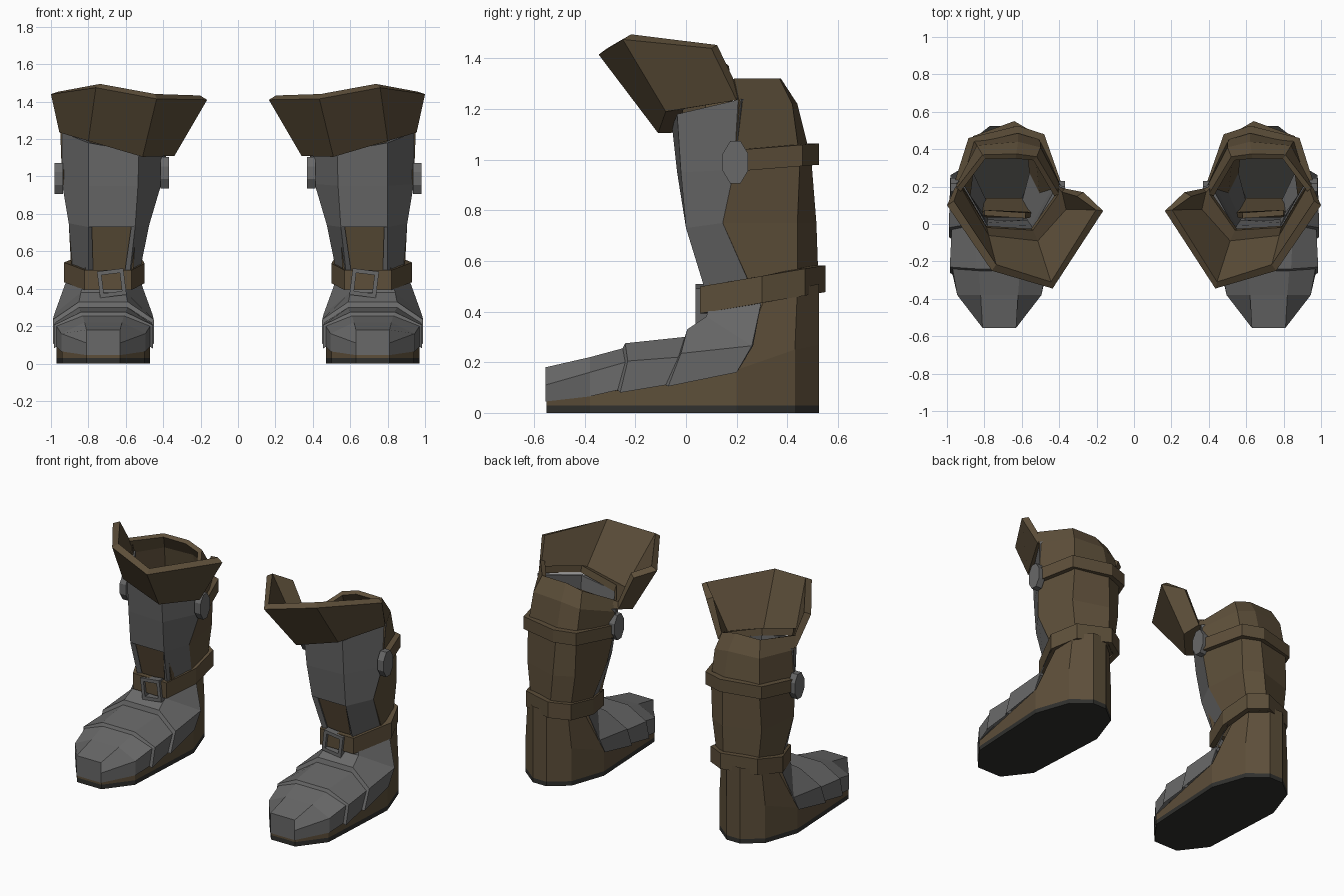
import bpy, bmesh, math
from mathutils import Matrix

if "Cube" in bpy.data.objects:
    bpy.data.objects.remove(bpy.data.objects["Cube"])

CX = 0.72  # centre line of one foot


def material(name, rgb):
    m = bpy.data.materials.new(name)
    m.diffuse_color = (*rgb, 1)
    m.use_nodes = True
    m.node_tree.nodes["Principled BSDF"].inputs["Base Color"].default_value = m.diffuse_color
    return m


LEATHER = material("leather", (0.11, 0.078, 0.042))
RUBBER = material("rubber", (0.03, 0.03, 0.027))
STEEL = material("dark_steel", (0.14, 0.14, 0.14))


def finish(name, bm, mat, thick=0.0):
    """Turn a bmesh into an object, thicken it inwards and mirror it for the other boot."""
    me = bpy.data.meshes.new(name)
    bm.to_mesh(me)
    bm.free()
    ob = bpy.data.objects.new(name, me)
    bpy.context.collection.objects.link(ob)
    me.materials.append(mat)
    if thick:
        s = ob.modifiers.new("thickness", 'SOLIDIFY')
        s.thickness, s.offset = thick, -1
    m = ob.modifiers.new("other_boot", 'MIRROR')
    m.use_mirror_merge = False
    return ob


def loft(name, rows, mat, closed=False, thick=0.0, cap=False, skip=()):
    """Skin rows of points; skip holds (row, column) faces to leave open."""
    bm = bmesh.new()
    vs = [[bm.verts.new(p) for p in row] for row in rows]
    n = len(rows[0])
    for r in range(len(rows) - 1):
        for i in range(n if closed else n - 1):
            if (r, i) not in skip:
                j = (i + 1) % n
                bm.faces.new((vs[r][i], vs[r][j], vs[r + 1][j], vs[r + 1][i]))
    if cap:
        bm.faces.new(vs[0][::-1])
    return finish(name, bm, mat, thick)


def both(half):
    """Full counter-clockwise ring from (half width, y, z) points running front to back."""
    right = [(CX + w, y, z) for w, y, z in half]
    left = [(CX - w, y, z) for w, y, z in half]
    return left[:1] + right + left[:0:-1]


def band(path, mid, half):
    """Lower and upper row of a strap; mid(y) gives its height."""
    return [[(x, y, mid(y) + s * half) for x, y in path] for s in (-1, 1)]


# Sole and leather lower foot with heel
outline = [(.09, -.55), (.22, -.38), (.25, .20), (.17, .43), (.05, .525)]
base, ground = ([(w, y, z) for w, y in outline] for z in (.03, 0))
loft("sole", [both(ground), both(base)], RUBBER, True, cap=True)
welt = [(.09, -.55, .05), (.22, -.38, .07), (.25, .20, .17), (.17, .43, .25), (.05, .525, .27)]
ankle = [(.07, -.30, .08), (.13, -.10, .12), (.175, .31, .45), (.15, .44, .49), (.05, .525, .51)]
loft("heel_and_foot", [both(base), both(welt), both(ankle)], LEATHER, True)

# Overlapping foot plates: each station is side-bottom, side-middle, top
stations = [
    [(.09, -.555, .045), (.09, -.555, .11), (.09, -.555, .18)],
    [(.225, -.38, .065), (.225, -.38, .16), (.10, -.38, .22)],
    [(.25, -.27, .09), (.25, -.24, .20), (.11, -.25, .255)],
    [(.265, -.26, .08), (.265, -.23, .205), (.12, -.24, .275)],
    [(.255, -.08, .11), (.255, -.03, .22), (.13, -.005, .30)],
    [(.27, -.07, .105), (.27, -.02, .235), (.13, .005, .33)],
    [(.258, .20, .16), (.262, .26, .265), (.12, .08, .38)],
    [(.255, .265, .265), (.195, .30, .45), (.10, .10, .45)],
]
rows = [[(CX - w, y, z) for w, y, z in s] + [(CX + w, y, z) for w, y, z in s[::-1]]
        for s in stations]
loft("foot_plates", rows, STEEL, cap=True)

# Shin plate (inner side, front inner, front outer, outer side), open at the lower front
shin = [
    [(.53, .27, .47), (.58, .08, .47), (.80, .08, .47), (.89, .27, .50)],
    [(.475, .16, .74), (.55, .00, .73), (.80, .00, .73), (.905, .145, .75)],
    [(.41, .18, .96), (.535, -.035, .95), (.80, -.02, .95), (.94, .19, .96)],
    [(.38, .20, 1.14), (.53, -.055, 1.13), (.80, -.035, 1.18), (.95, .22, 1.24)],
]
loft("shin_plate", shin, STEEL, thick=.03, skip={(0, 1)})
tongue = [[(.56, .11, .44), (.82, .11, .44)], [(.55, .035, .73), (.81, .035, .73)],
          [(.58, .03, 1.10), (.80, .045, 1.12)]]
loft("tongue", tongue, LEATHER, thick=.03)

# Leather calf (outer side, round the back, to the inner side)
calf = [
    [(.89, .27, .47), (.84, .44, .47), (.65, .525, .47), (.55, .45, .47), (.53, .27, .47)],
    [(.905, .145, .75), (.87, .44, .75), (.63, .515, .75), (.51, .45, .75), (.475, .16, .74)],
    [(.94, .19, .96), (.86, .45, 1.0), (.62, .495, 1.0), (.50, .45, 1.0), (.41, .18, .96)],
    [(.95, .21, 1.23), (.84, .42, 1.22), (.62, .44, 1.22), (.50, .41, 1.19), (.385, .19, 1.12)],
    [(.95, .19, 1.32), (.81, .37, 1.32), (.63, .375, 1.32), (.52, .36, 1.29), (.40, .16, 1.18)],
]
loft("calf", calf, LEATHER, thick=.03)

# Flared cuff, open at the back, with a ledge closing it against the shin plate
cuff = [
    [(.41, .20, 1.15), (.41, .17, 1.14), (.55, -.025, 1.13), (.79, -.01, 1.20), (.92, .21, 1.245)],
    [(.37, .19, 1.14), (.34, .08, 1.11), (.51, -.11, 1.105), (.80, -.08, 1.19), (.955, .20, 1.235)],
    [(.27, .17, 1.37), (.165, .07, 1.41), (.435, -.345, 1.415), (.76, -.25, 1.475), (1.0, .10, 1.44)],
]
loft("cuff", cuff, LEATHER, thick=.045)

# Straps
ankle_path = [(.50, .27), (.57, .055), (.82, .055), (.93, .30), (.86, .47), (.64, .55), (.52, .48)]
loft("ankle_strap", band(ankle_path, lambda y: .445 + (y - .05) * .17, .053), LEATHER, True, .04)
calf_path = [(.97, .19), (.885, .46), (.62, .525), (.48, .48), (.375, .18)]
loft("calf_strap", band(calf_path, lambda y: .98 + y * .08, .042), LEATHER, thick=.04)

# Studs where the calf strap meets the shin plate
bm = bmesh.new()
for x, y, z in ((.958, .195, .99), (.392, .18, 1.02)):
    place = (Matrix.Translation((x, y, z)) @ Matrix.Diagonal((1, .6, 1, 1))
             @ Matrix.Rotation(math.pi / 2, 4, 'Y') @ Matrix.Rotation(math.pi / 8, 4, 'Z'))
    bmesh.ops.create_cone(bm, cap_ends=True, segments=8, radius1=.09, radius2=.09,
                          depth=.045, matrix=place)
finish("strap_studs", bm, STEEL)

# Square buckle frame, slightly tilted
bm = bmesh.new()
tilt = Matrix.Translation((.675, .06, .43)) @ Matrix.Rotation(math.radians(7), 4, 'Y')
for k in range(4):
    bar = (tilt @ Matrix.Rotation(k * math.pi / 2, 4, 'Y') @ Matrix.Translation((0, 0, .06))
           @ Matrix.Diagonal((.14, .045, .022, 1)))
    bmesh.ops.create_cube(bm, size=1, matrix=bar)
finish("buckle", bm, STEEL)
